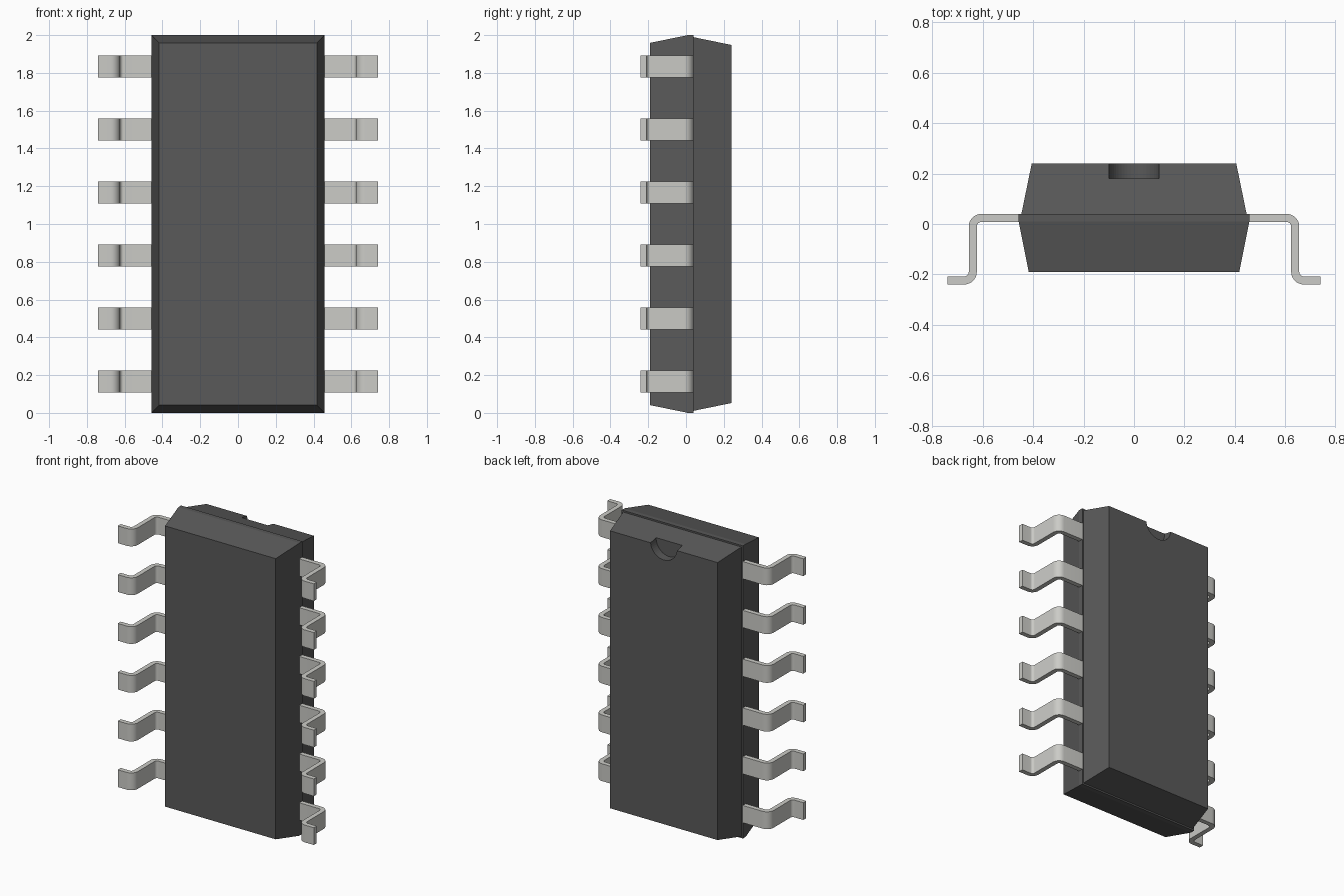
import bpy, bmesh, math

if "Cube" in bpy.data.objects:
    bpy.data.objects.remove(bpy.data.objects["Cube"])

def material(name, color):
    m = bpy.data.materials.new(name)
    m.diffuse_color = (*color, 1)
    m.use_nodes = True
    m.node_tree.nodes["Principled BSDF"].inputs["Base Color"].default_value = m.diffuse_color
    return m

dark = material("dark_plastic", (0.1, 0.1, 0.1))
metal = material("pale_metal", (0.6, 0.6, 0.57))

def make_object(name, bm, mat=None):
    bmesh.ops.recalc_face_normals(bm, faces=bm.faces)
    mesh = bpy.data.meshes.new(name)
    bm.to_mesh(mesh)
    bm.free()
    obj = bpy.data.objects.new(name, mesh)
    bpy.context.collection.objects.link(obj)
    if mat:
        mesh.materials.append(mat)
    return obj

def skin(bm, loops):
    """Join successive closed loops of points and cap both ends."""
    rings = [[bm.verts.new(p) for p in loop] for loop in loops]
    for a, b in zip(rings, rings[1:]):
        n = len(a)
        for i in range(n):
            j = (i + 1) % n
            bm.faces.new((a[i], a[j], b[j], b[i]))
    bm.faces.new(rings[0])
    bm.faces.new(rings[-1])

def body_half(name, sections):
    """Tapered block from (y, half width, half height) sections around z = 1."""
    bm = bmesh.new()
    skin(bm, [[(-w, y, 1 - h), (w, y, 1 - h), (w, y, 1 + h), (-w, y, 1 + h)]
              for y, w, h in sections])
    return make_object(name, bm, dark)

# Two moulded halves of the case
body_half("lower_case", [(-0.19, 0.418, 0.959), (0.01, 0.458, 1.0), (0.04, 0.458, 1.0)])
upper = body_half("upper_case", [(0.04, 0.447, 0.989), (0.24, 0.406, 0.948)])

# Round orientation notch at the top end
bpy.ops.mesh.primitive_cylinder_add(vertices=48, radius=0.1, depth=0.12,
                                    location=(0, 0.24, 1.957),
                                    rotation=(math.pi / 2, 0, 0))
cutter = bpy.context.object
cutter.name = "notch_cutter"
cutter.hide_render = True
cutter.hide_set(True)
notch = upper.modifiers.new("notch", 'BOOLEAN')
notch.operation = 'DIFFERENCE'
notch.solver = 'EXACT'
notch.object = cutter

# Bent lead: centre line with normals, thickened to a closed profile
HALF, R, STEPS = 0.016, 0.034, 8
line = [(0.45, 0.024, 0, 1)]
for i in range(STEPS + 1):
    a = math.pi / 2 * (1 - i / STEPS)
    line.append((0.606 + R * math.cos(a), -0.01 + R * math.sin(a), math.cos(a), math.sin(a)))
for i in range(STEPS + 1):
    a = math.pi + math.pi / 2 * i / STEPS
    line.append((0.674 + R * math.cos(a), -0.19 + R * math.sin(a), -math.cos(a), -math.sin(a)))
line.append((0.741, -0.224, 0, 1))

bm = bmesh.new()
z0, z1 = 1 / 6 - 0.059, 1 / 6 + 0.059
skin(bm, [[(x + HALF * nx, y + HALF * ny, z0), (x - HALF * nx, y - HALF * ny, z0),
           (x - HALF * nx, y - HALF * ny, z1), (x + HALF * nx, y + HALF * ny, z1)]
          for x, y, nx, ny in line])
leads = make_object("leads", bm, metal)
bpy.context.view_layer.objects.active = leads
bpy.ops.object.select_all(action='DESELECT')
leads.select_set(True)
bpy.ops.object.shade_smooth_by_angle(angle=math.radians(30))

# Six leads per side, on both sides
row = leads.modifiers.new("row", 'ARRAY')
row.count = 6
row.use_relative_offset = False
row.use_constant_offset = True
row.constant_offset_displace = (0, 0, 1 / 3)
leads.modifiers.new("both_sides", 'MIRROR').use_axis[0] = True
